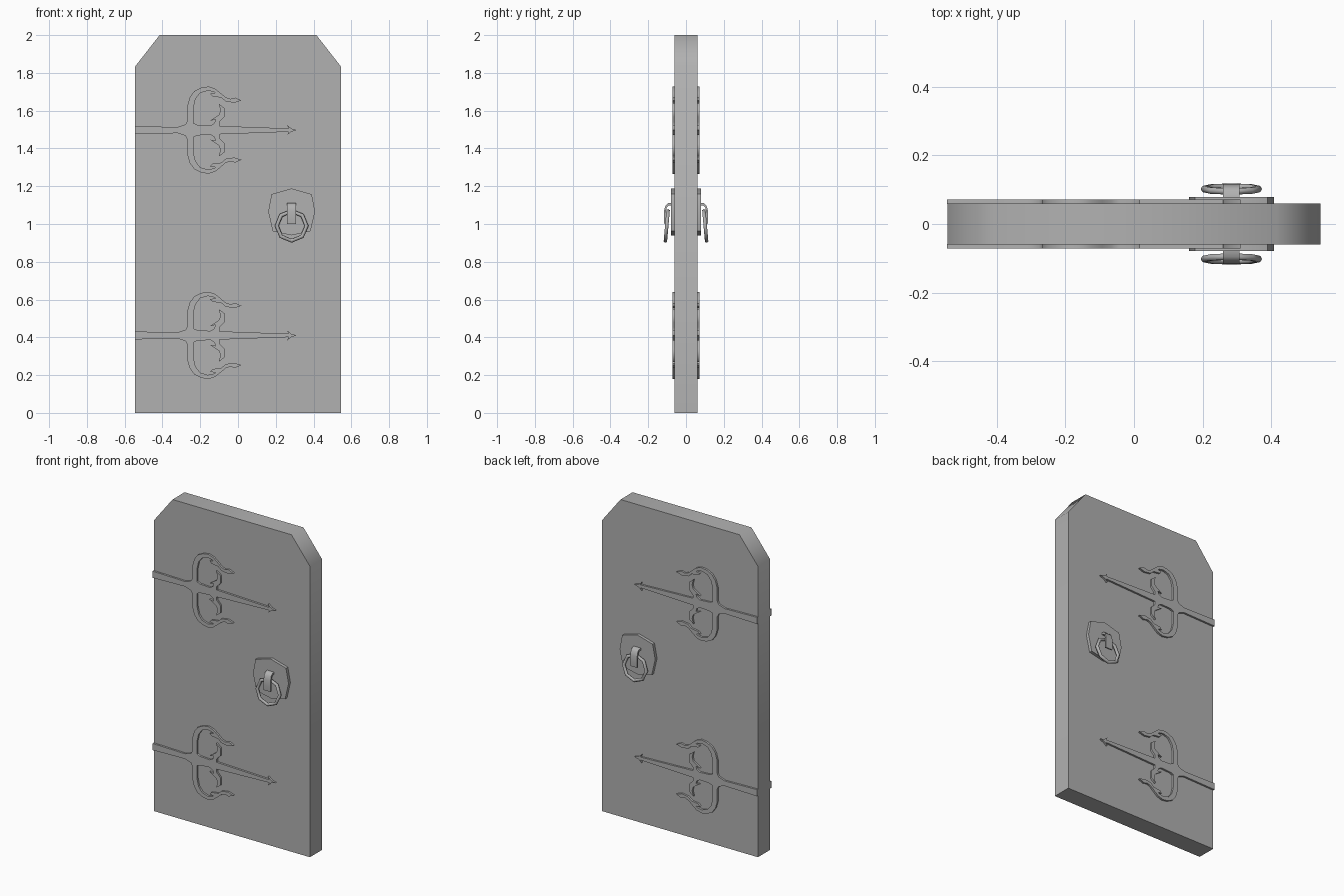
import bpy, bmesh, math
from mathutils import Matrix

if "Cube" in bpy.data.objects:
    bpy.data.objects.remove(bpy.data.objects["Cube"])

grey = bpy.data.materials.new("dark_grey")
grey.diffuse_color = (.44, .44, .44, 1)
grey.use_nodes = True
grey.node_tree.nodes["Principled BSDF"].inputs["Base Color"].default_value = grey.diffuse_color


def finish(name, bm, mirror=True):
    """Turn a bmesh into a smooth-by-angle object, optionally mirrored to the back."""
    bmesh.ops.recalc_face_normals(bm, faces=bm.faces)
    me = bpy.data.meshes.new(name)
    bm.to_mesh(me)
    bm.free()
    me.materials.append(grey)
    ob = bpy.data.objects.new(name, me)
    bpy.context.collection.objects.link(ob)
    bpy.ops.object.select_all(action='DESELECT')
    ob.select_set(True)
    bpy.context.view_layer.objects.active = ob
    bpy.ops.object.shade_smooth_by_angle(angle=math.radians(62))
    if mirror:
        mod = ob.modifiers.new("front_and_back", 'MIRROR')
        mod.use_axis = (False, True, False)
        mod.use_mirror_merge = False
    return ob


def extrude(name, points, offset, mirror=True):
    """Extrude a closed planar outline of 3D points along an offset vector."""
    bm = bmesh.new()
    face = bm.faces.new([bm.verts.new(p) for p in points])
    ext = bmesh.ops.extrude_face_region(bm, geom=[face], use_keep_orig=True)
    bmesh.ops.translate(bm, vec=offset, verts=[
        v for v in ext["geom"] if isinstance(v, bmesh.types.BMVert)])
    bmesh.ops.triangulate(bm, faces=[f for f in bm.faces if len(f.verts) > 4])
    return finish(name, bm, mirror)


# Door slab with clipped top corners
slab = [(-.544, 0), (.544, 0), (.544, 1.835), (.415, 2), (-.415, 2), (-.544, 1.835)]
extrude("door_slab", [(x, -.06, z) for x, z in slab], (0, .12, 0), mirror=False)

# Ornamental strap hinges: upper half outline, mirrored about the strap axis
half = [(-.546, .021), (-.32, .016), (-.278, .03), (-.268, .05), (-.268, .13),
        (-.255, .175), (-.231, .207), (-.194, .225), (-.156, .231),
        (-.122, .22), (-.093, .197), (-.066, .174), (-.04, .165),
        (-.015, .172), (.018, .157), (-.02, .145), (-.066, .152),
        (-.088, .172), (-.135, .178), (-.148, .192), (-.119, .197),
        (-.13, .203), (-.16, .209), (-.2, .197), (-.225, .165),
        (-.236, .117), (-.236, .037), (-.215, .028), (-.146, .024),
        (-.125, .037), (-.12, .055), (-.148, .05), (-.12, .069),
        (-.1, .082), (-.093, .106), (-.102, .14), (-.072, .117),
        (-.072, .07), (-.098, .043), (-.098, .022), (.268, .009),
        (.26, .027), (.281, .009)]
hinge = half + [(.31, 0)] + [(x, -z) for x, z in reversed(half)]
for label, zc in (("upper", 1.497), ("lower", .41)):
    extrude(label + "_hinge", [(x, -.072, z + zc) for x, z in hinge], (0, .014, 0))

# Handle back plate
HX = .284
side = [(.106, 1.158), (.124, 1.066), (.1, .962)]
plate = ([(HX, 1.188)] + [(HX + x, z) for x, z in side] + [(HX, .94)]
         + [(HX - x, z) for x, z in reversed(side)])
extrude("handle_plate", [(x, -.079, z) for x, z in plate], (0, .021, 0))

# Bent clasp: side profile (y, z) extruded across x
clasp = [(-.075, 1.112), (-.096, 1.11), (-.109, 1.097), (-.116, 1.07),
         (-.117, 1.03), (-.115, 1.0), (-.107, 1.0), (-.108, 1.03),
         (-.107, 1.07), (-.101, 1.089), (-.092, 1.097), (-.075, 1.098)]
extrude("ring_clasp", [(HX - .024, y, z) for y, z in clasp], (.048, 0, 0))

# Octagonal pull ring, hanging with its bottom tilted outward
bm = bmesh.new()
R, r, N, M = .079, .0105, 8, 6
rows = []
for i in range(N):
    a = 2 * math.pi * i / N
    row = []
    for j in range(M):
        b = 2 * math.pi * j / M
        d = R + r * math.cos(b)
        row.append(bm.verts.new((d * math.cos(a), r * math.sin(b), d * math.sin(a))))
    rows.append(row)
for i in range(N):
    for j in range(M):
        p, q, k = rows[i], rows[(i + 1) % N], (j + 1) % M
        bm.faces.new((p[j], q[j], q[k], p[k]))
bm.transform(Matrix.Translation((HX, -.102, .99)) @ Matrix.Rotation(math.radians(-5), 4, 'X'))
finish("pull_ring", bm)
